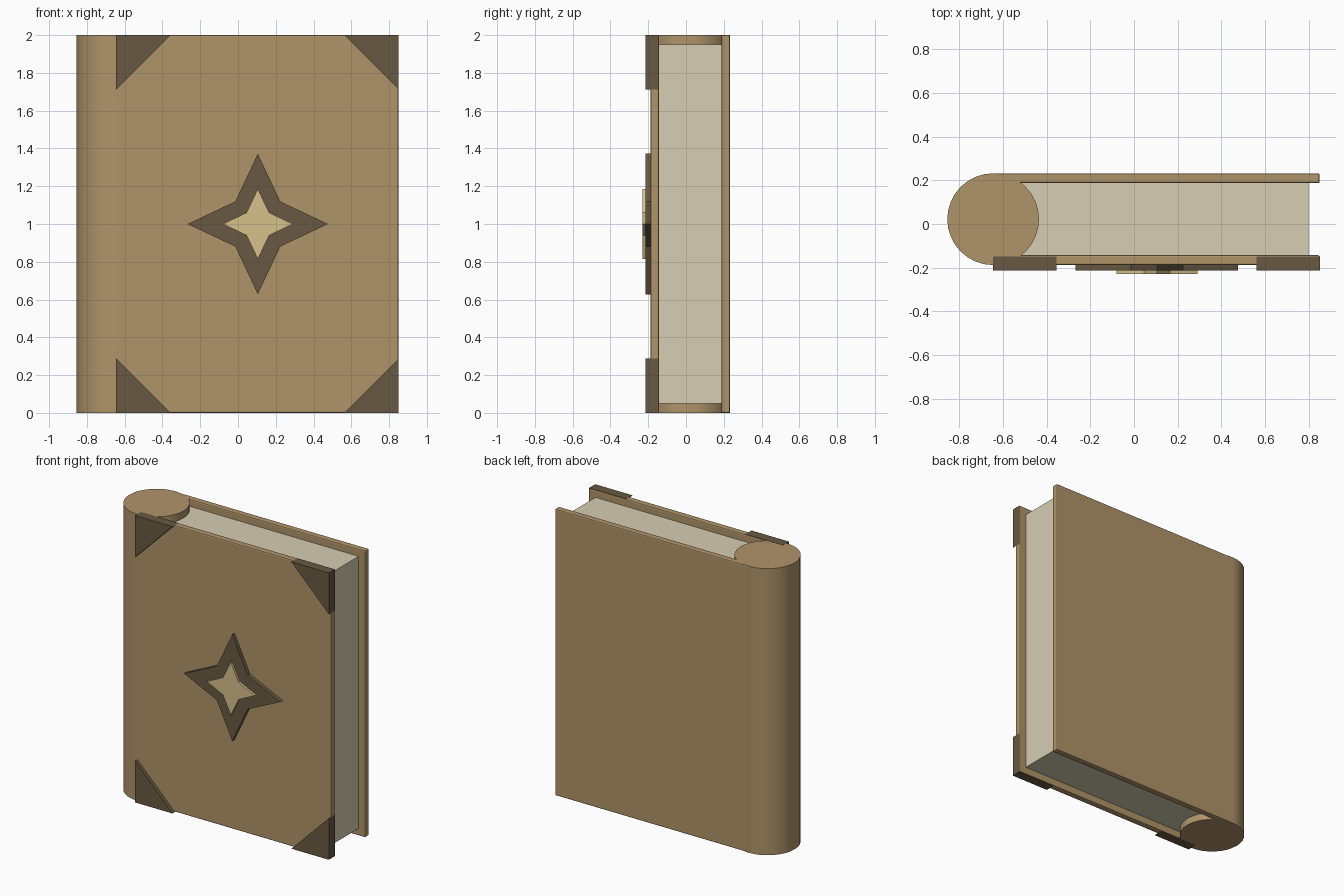
import bpy, bmesh, math
from mathutils import Vector

cube = bpy.data.objects.get("Cube")
if cube:
    bpy.data.objects.remove(cube, do_unlink=True)


def material(name, rgb):
    """Flat material from an sRGB colour in 0-255."""
    linear = [((c / 255 + 0.055) / 1.055) ** 2.4 for c in rgb] + [1.0]
    mat = bpy.data.materials.new(name)
    mat.use_nodes = True
    mat.diffuse_color = linear
    mat.node_tree.nodes["Principled BSDF"].inputs["Base Color"].default_value = linear
    return mat


leather = material("tan leather", (176, 148, 106))
paper = material("cream paper", (214, 205, 180))
dark_metal = material("dark brown metal", (104, 89, 66))
gold = material("pale gold", (214, 193, 138))


def finish(name, bm, mat):
    bmesh.ops.recalc_face_normals(bm, faces=bm.faces)
    mesh = bpy.data.meshes.new(name)
    bm.to_mesh(mesh)
    bm.free()
    mesh.materials.append(mat)
    obj = bpy.data.objects.new(name, mesh)
    bpy.context.collection.objects.link(obj)
    return obj


def box(name, low, high, mat, bevel=0.0):
    low, high = Vector(low), Vector(high)
    bm = bmesh.new()
    bmesh.ops.create_cube(bm, size=1)
    bmesh.ops.scale(bm, vec=high - low, verts=bm.verts)
    bmesh.ops.translate(bm, vec=(low + high) / 2, verts=bm.verts)
    obj = finish(name, bm, mat)
    if bevel:
        mod = obj.modifiers.new("soft edges", "BEVEL")
        mod.width = bevel
        mod.segments = 2
    return obj


def plate(name, outline, y_front, y_back, mat):
    """Extrude an outline in x and z along y."""
    bm = bmesh.new()
    face = bm.faces.new([bm.verts.new((x, y_front, z)) for x, z in outline])
    extruded = bmesh.ops.extrude_face_region(bm, geom=[face])
    moved = [v for v in extruded["geom"] if isinstance(v, bmesh.types.BMVert)]
    bmesh.ops.translate(bm, vec=(0, y_back - y_front, 0), verts=moved)
    return finish(name, bm, mat)


def star(name, tip, notch, y_front, y_back, mat):
    outline = []
    for i in range(8):
        radius = notch * math.sqrt(2) if i % 2 else tip
        angle = i * math.pi / 4
        outline.append((0.105 + radius * math.cos(angle), 1 + radius * math.sin(angle)))
    return plate(name, outline, y_front, y_back, mat)


# Book body: rounded spine, two boards and the page block
SPINE_X, SPINE_Y, EDGE_X = -0.645, 0.022, 0.85
bpy.ops.mesh.primitive_cylinder_add(vertices=32, radius=0.21, depth=2,
                                    location=(SPINE_X, SPINE_Y, 1))
spine = bpy.context.object
spine.name = "spine"
spine.data.materials.append(leather)
bpy.ops.object.shade_smooth_by_angle(angle=math.radians(30))

box("front_cover", (SPINE_X, -0.188, 0), (EDGE_X, -0.143, 2), leather, 0.008)
box("back_cover", (SPINE_X, 0.187, 0), (EDGE_X, 0.232, 2), leather, 0.008)
box("pages", (SPINE_X, -0.144, 0.05), (0.8, 0.188, 1.95), paper)

# Triangular corner guards on the front board
SIZE = 0.289
for side, x, dx in (("right", SPINE_X, SIZE), ("left", EDGE_X + 0.001, -SIZE)):
    for level, z, dz in (("bottom", -0.001, SIZE), ("top", 2.001, -SIZE)):
        plate(f"{level}_{side}_corner_guard",
              [(x, z), (x + dx, z), (x, z + dz)], -0.214, -0.148, dark_metal)

# Layered four-pointed star emblem
star("star_base", 0.372, 0.119, -0.214, -0.18, dark_metal)
star("star_inlay", 0.186, 0.06, -0.23, -0.21, gold)
